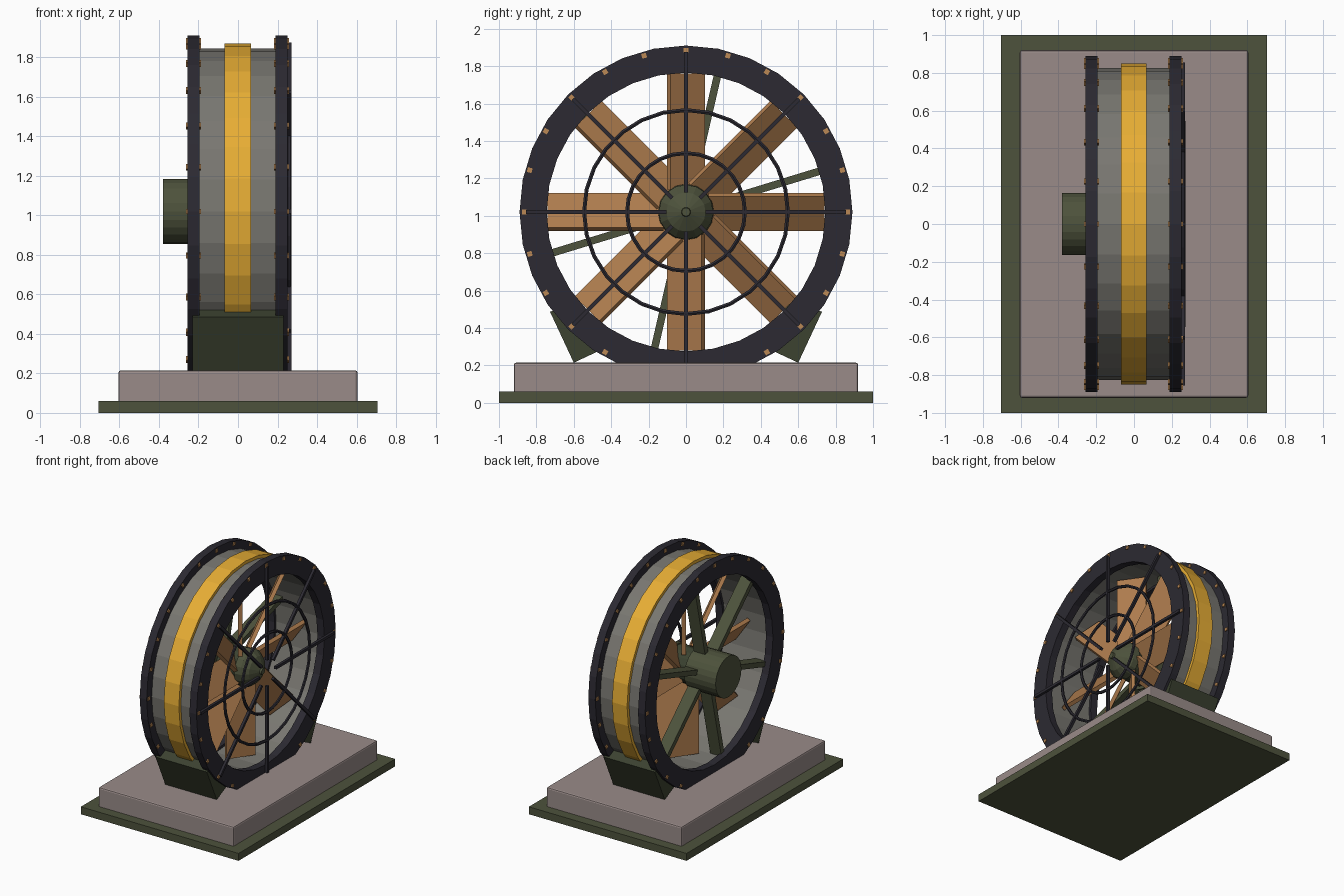
import bpy, bmesh
from math import radians, sin, cos, tau
from mathutils import Matrix, Vector

if "Cube" in bpy.data.objects:
    bpy.data.objects.remove(bpy.data.objects["Cube"])

C = Vector((0, 0, 1.02))          # wheel centre, axle along x


def mat(name, r, g, b):
    m = bpy.data.materials.new(name)
    m.diffuse_color = (r, g, b, 1)
    m.use_nodes = True
    m.node_tree.nodes["Principled BSDF"].inputs["Base Color"].default_value = m.diffuse_color
    return m


OLIVE = mat("olive", .075, .085, .045)
GREEN = mat("dark_green", .045, .055, .03)
STONE = mat("stone", .32, .26, .25)
BLACK = mat("dark_iron", .025, .023, .032)
STEEL = mat("steel", .19, .185, .165)
GOLD = mat("gold", .80, .42, .035)
WOOD = mat("blade_tan", .42, .20, .075)
COPPER = mat("copper", .5, .25, .09)


def finish(name, bm, m):
    bmesh.ops.recalc_face_normals(bm, faces=bm.faces)
    me = bpy.data.meshes.new(name)
    bm.to_mesh(me)
    bm.free()
    ob = bpy.data.objects.new(name, me)
    me.materials.append(m)
    bpy.context.collection.objects.link(ob)
    return ob


def add_box(bm, size, M):
    bmesh.ops.create_cube(bm, size=1, matrix=M @ Matrix.Diagonal((*size, 1)))


def lathe(name, profile, m, n=32, closed=True):
    """Revolve (x, radius) points about the axle; open profiles get end caps."""
    bm = bmesh.new()
    rings = [[bm.verts.new(C + Vector((x, r * cos(tau * i / n), r * sin(tau * i / n))))
              for i in range(n)] for x, r in profile]
    k = len(rings)
    for j in range(k if closed else k - 1):
        a, b = rings[j], rings[(j + 1) % k]
        for i in range(n):
            q = (i + 1) % n
            bm.faces.new((a[i], a[q], b[q], b[i]))
    if not closed:
        bm.faces.new(rings[0])
        bm.faces.new(rings[-1])
    return finish(name, bm, m)


def sleeve(name, x0, x1, r0, r1, m, n=32):
    return lathe(name, [(x0, r0), (x1, r0), (x1, r1), (x0, r1)], m, n)


def radial(name, count, start, size, x, r, m, twist=0):
    """Boxes arrayed round the axle; local z points outward."""
    bm = bmesh.new()
    for i in range(count):
        M = (Matrix.Translation(C) @ Matrix.Rotation(radians(start) + tau * i / count, 4, 'X')
             @ Matrix.Translation((x, 0, r)) @ Matrix.Rotation(radians(twist), 4, 'Z'))
        add_box(bm, size, M)
    return finish(name, bm, m)


def block(name, size, loc, m, bevel=0, tilt=0):
    bm = bmesh.new()
    add_box(bm, size, Matrix.Translation(loc) @ Matrix.Rotation(radians(tilt), 4, 'X'))
    if bevel:
        bmesh.ops.bevel(bm, geom=bm.edges[:], offset=bevel, segments=2, profile=.5, affect='EDGES')
    return finish(name, bm, m)


# base slab and plinth
block("base_slab", (1.41, 2, .06), (0, 0, .03), OLIVE)
block("plinth", (1.21, 1.84, .214), (0, 0, .108), STONE, .012)

# tilted saddles carrying the drum
for s, label in ((-1, "front"), (1, "back")):
    block(label + "_saddle", (.46, .14, .30), (0, s * .60, .38), GREEN, 0, -s * 25)

# drum, band and flanges
sleeve("drum", -.22, .22, .765, .825, STEEL)
sleeve("gold_band", -.068, .066, .81, .85, GOLD)
for x, label in ((-.225, "left"), (.22, "right")):
    sleeve(label + "_flange", x - .031, x + .031, .745, .89, BLACK)
    radial(label + "_bolts", 24, 0, (.078, .026, .026), x, .865, COPPER)

# fan blades, hub and spinner
radial("fan_blades", 8, 0, (.03, .225, .62), .02, .43, WOOD, 35)
lathe("hub", [(-.12, .14), (.07, .14)], GREEN, 16, False)
lathe("spinner", [(.07, .15), (.12, .145), (.17, .105), (.21, .025), (.225, .022)],
      OLIVE, 16, False)

# motor and its six support arms
lathe("motor", [(-.38, .165), (-.10, .165)], OLIVE, 24, False)
radial("motor_arms", 6, -13, (.10, .04, .64), -.16, .45, OLIVE)

# guard cage on the right side
radial("guard_rods", 8, 0, (.022, .022, .75), .26, .48, BLACK)
for r, label in ((.545, "outer"), (.315, "inner")):
    lathe(label + "_guard_ring",
          [(.26 + .012 * cos(tau * k / 6), r + .012 * sin(tau * k / 6)) for k in range(6)],
          BLACK, 28)
